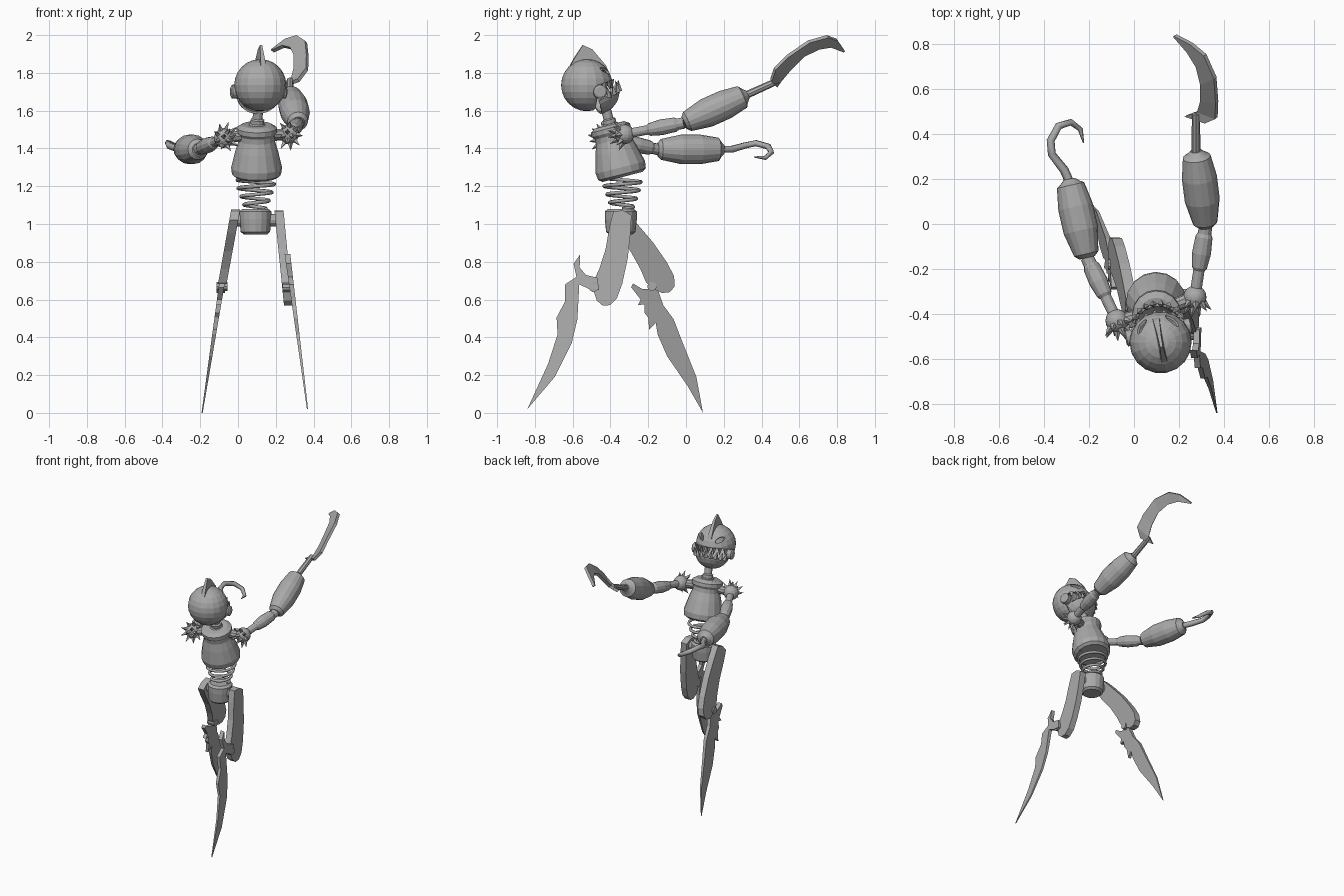
import bpy, bmesh, math
from mathutils import Vector, Matrix, Quaternion

if "Cube" in bpy.data.objects:
    bpy.data.objects.remove(bpy.data.objects["Cube"])

grey = bpy.data.materials.new("plain grey")
grey.use_nodes = True
grey.diffuse_color = (0.4, 0.4, 0.4, 1)
grey.node_tree.nodes["Principled BSDF"].inputs["Base Color"].default_value = grey.diffuse_color


def finish(name, bm, mat=Matrix()):
    """Turn a bmesh into a coloured object."""
    bmesh.ops.recalc_face_normals(bm, faces=bm.faces)
    me = bpy.data.meshes.new(name)
    bm.to_mesh(me)
    bm.free()
    me.transform(mat)
    me.materials.append(grey)
    ob = bpy.data.objects.new(name, me)
    bpy.context.collection.objects.link(ob)
    return ob


def lathe(name, start, end, profile, sides=16, mat=Matrix()):
    """Revolve (fraction along axis, radius) pairs around the axis start-end."""
    start, end = Vector(start), Vector(end)
    axis = end - start
    q = axis.to_track_quat('Z', 'Y')
    bm = bmesh.new()
    rings = []
    for t, r in profile:
        rings.append([bm.verts.new(start + axis * t + q @ Vector(
            (r * math.cos(math.tau * i / sides), r * math.sin(math.tau * i / sides), 0)))
            for i in range(sides)])
    for a, b in zip(rings, rings[1:]):
        for i in range(sides):
            j = (i + 1) % sides
            bm.faces.new((a[i], a[j], b[j], b[i]))
    bm.faces.new(rings[0])
    bm.faces.new(rings[-1])
    bmesh.ops.remove_doubles(bm, verts=bm.verts, dist=1e-5)
    return finish(name, bm, mat)


def spike(name, start, direction, length, radius, mat=Matrix()):
    start = Vector(start)
    return lathe(name, start, start + Vector(direction).normalized() * length,
                 [(0, radius), (1, 0)], 4, mat)


def plate(name, outline, x_top, x_low, thick_top, thick_low, mat=Matrix()):
    """Side outline in (y, z), leaning in x and tapering from top to bottom."""
    zs = [z for y, z in outline]
    top, low = max(zs), min(zs)
    bm = bmesh.new()
    sides = []
    for s in (-0.5, 0.5):
        ring = []
        for y, z in outline:
            f = (top - z) / (top - low)
            x = x_top + (x_low - x_top) * f
            ring.append(bm.verts.new((x + s * (thick_top + (thick_low - thick_top) * f), y, z)))
        bm.faces.new(ring)
        sides.append(ring)
    a, b = sides
    for i in range(len(a)):
        bm.faces.new((a[i - 1], a[i], b[i], b[i - 1]))
    return finish(name, bm)if mat == Matrix() else finish(name, bm, mat)


def wire(name, points, radii):
    """Round bar along a path, turned into a mesh."""
    cu = bpy.data.curves.new(name, 'CURVE')
    cu.dimensions = '3D'
    cu.bevel_depth = 1
    cu.bevel_resolution = 1
    cu.use_fill_caps = True
    sp = cu.splines.new('POLY')
    sp.points.add(len(points) - 1)
    for p, co, r in zip(sp.points, points, radii):
        p.co = (*co, 1)
        p.radius = r
    ob = bpy.data.objects.new(name, cu)
    bpy.context.collection.objects.link(ob)
    cu.materials.append(grey)
    bpy.ops.object.select_all(action='DESELECT')
    ob.select_set(True)
    bpy.context.view_layer.objects.active = ob
    bpy.ops.object.convert(target='MESH')
    return ob


def ball(name, centre, r, scale=(1, 1, 1), mat=Matrix()):
    bm = bmesh.new()
    bmesh.ops.create_uvsphere(bm, u_segments=16, v_segments=10, radius=r)
    return finish(name, bm, mat @ Matrix.Translation(centre) @ Matrix.Diagonal((*scale, 1)))


# Trunk: bell torso, neck, spring waist, pelvis
lathe("torso", (.098, -.335, 1.25), (.1, -.405, 1.525),
      [(0, .11), (.05, .13), (.18, .135), (.5, .113), (.7, .095), (.8, .095),
       (.86, .107), (.94, .107), (1, .08)])
lathe("neck", (.1, -.395, 1.5), (.108, -.43, 1.63),
      [(0, .05), (.2, .045), (.25, .037), (.4, .037), (.45, .027), (1, .027)], 12)
turns, steps = 4, 20
coil = []
for i in range(turns * steps + 1):
    t = i / (turns * steps)
    r = .055 + .043 * min(1, t * 1.4)
    a = math.tau * i / steps
    coil.append((.094 + r * math.cos(a), -.337 + r * math.sin(a), 1.08 + .175 * t))
wire("waist_spring", coil, [.01] * len(coil))
lathe("pelvis", (.092, -.345, .945), (.092, -.345, 1.08),
      [(0, .062), (.1, .078), (.6, .085), (.9, .085), (1, .068)])
lathe("hip_axle", (-.015, -.345, 1.02), (.22, -.345, 1.02), [(0, .032), (1, .032)], 12)

# Thighs: one teardrop plate swung about the hip
thigh = [(-.045, -.05), (-.06, 0), (-.045, .048), (.05, .063), (.185, .077), (.32, .077),
         (.4, .066), (.445, .037), (.455, 0), (.435, -.037), (.39, -.063), (.34, -.074),
         (.265, -.058), (.16, -.048), (.04, -.053)]
for name, swing, x_top, x_low in (("left", -.213, .217, .266), ("right", .607, -.012, -.092)):
    c, s = math.cos(swing), math.sin(swing)
    plate(name + "_thigh", [(-.345 + u * s + v * c, 1.013 - u * c + v * s) for u, v in thigh],
          x_top, x_low, .048, .045)

# Blade shins
plate("left_shin", [
    (-.56, .84), (-.595, .79), (-.58, .72), (-.64, .68), (-.64, .59), (-.685, .505),
    (-.68, .415), (-.73, .26), (-.84, .02), (-.695, .19), (-.605, .37), (-.575, .495),
    (-.565, .68), (-.51, .655), (-.46, .65), (-.47, .715), (-.53, .73), (-.563, .77)],
    .262, .368, .03, .006)
plate("right_shin", [
    (-.29, .665), (-.28, .685), (-.23, .655), (-.15, .655), (-.12, .57), (-.065, .495),
    (-.015, .365), (.055, .19), (.09, 0), (.01, .14), (-.1, .3), (-.15, .415), (-.16, .475),
    (-.195, .44), (-.2, .505), (-.22, .53), (-.22, .575), (-.255, .57), (-.24, .6)],
    -.085, -.19, .03, .006)
lathe("left_knee", (.235, -.49, .665), (.295, -.49, .665), [(0, .025), (1, .025)], 10)
lathe("right_knee", (-.115, -.18, .67), (-.055, -.18, .67), [(0, .025), (1, .025)], 10)

# Arms: spiked shoulder ball, upper arm, barrel forearm
upper = [(0, .025), (.38, .025), (.42, .034), (.62, .042), (.85, .038), (.9, .03), (1, .03)]
barrel = [(0, .035), (.05, .055), (.35, .078), (.65, .078), (.92, .062), (.95, .045), (1, .025)]
arms = (("left", (.27, -.325, 1.475), (.318, -.01, 1.535), (.275, .325, 1.685)),
        ("right", (-.075, -.43, 1.455), (-.208, -.15, 1.395), (-.288, .2, 1.395)))
for name, shoulder, elbow, wrist in arms:
    shoulder, elbow = Vector(shoulder), Vector(elbow)
    lathe(name + "_shoulder_link", (.1, -.39, 1.475), shoulder, [(0, .03), (1, .03)], 10)
    ball(name + "_shoulder", shoulder, .052)
    lathe(name + "_upper_arm", shoulder, elbow, upper, 12)
    lathe(name + "_forearm", elbow, wrist, barrel)
    back = (shoulder - elbow).normalized()
    q = back.to_track_quat('Z', 'Y')
    for ring, count, tilt in ((0, 4, .45), (1, 9, 1.2)):
        for i in range(count):
            a = math.tau * i / count
            d = q @ Vector((math.sin(tilt) * math.cos(a), math.sin(tilt) * math.sin(a),
                            math.cos(tilt)))
            spike(f"{name}_shoulder_spike_{ring}_{i}", shoulder + d * .042, d + back * .3, .052, .017)

# Sickle on the left arm
lathe("sickle_rod", (.275, .32, 1.683), (.275, .49, 1.76), [(0, .02), (1, .018)], 8)
edges = [((.32, .45, 1.76), (.23, .48, 1.73)), ((.365, .47, 1.82), (.285, .5, 1.76)),
         ((.368, .54, 1.89), (.3, .55, 1.82)), ((.36, .65, 1.965), (.3, .62, 1.89)),
         ((.315, .75, 1.993), (.28, .7, 1.93)), ((.255, .8, 1.975), (.24, .765, 1.94)),
         ((.182, .838, 1.92), (.182, .832, 1.914))]
bm = bmesh.new()
rows = [[bm.verts.new(p) for p in pair] for pair in edges]
for a, b in zip(rows, rows[1:]):
    bm.faces.new((a[0], a[1], b[1], b[0]))
sickle = finish("sickle_blade", bm)
mod = sickle.modifiers.new("thickness", 'SOLIDIFY')
mod.thickness, mod.offset = .02, 0

# Hook on the right arm
hook = [(-.283, .18, 1.395), (-.31, .24, 1.395), (-.365, .31, 1.415), (-.37, .37, 1.428),
        (-.335, .435, 1.41), (-.28, .452, 1.38), (-.238, .42, 1.35), (-.224, .36, 1.355)]
wire("hook", hook, [.02, .02, .018, .018, .017, .015, .012, .003])

# Head: open-mouthed shell turned slightly to its side
head = Matrix.Translation((.118, -.525, 1.735)) @ Matrix.Rotation(.19, 4, 'Z')
R = .138
bm = bmesh.new()
bmesh.ops.create_uvsphere(bm, u_segments=18, v_segments=12, radius=R)
for co, no in (((0, 0, -.01), (0, -.3, 1)), ((0, .035, 0), (0, 1, 0))):
    bmesh.ops.bisect_plane(bm, geom=bm.verts[:] + bm.edges[:] + bm.faces[:], plane_co=co, plane_no=no)
mouth = [f for f in bm.faces if f.calc_center_median().y > .035
         and f.calc_center_median().z < .3 * f.calc_center_median().y - .01]
bmesh.ops.delete(bm, geom=mouth, context='FACES')
skull = finish("skull", bm, head)
skull.modifiers.new("shell", 'SOLIDIFY').thickness = .012

# Lower jaw bowl hinged open
jaw_mat = head @ Matrix.Translation((0, .05, -.03)) @ Matrix.Rotation(.44, 4, 'X')
bm = bmesh.new()
bmesh.ops.create_uvsphere(bm, u_segments=18, v_segments=12, radius=.125)
for co, no in (((0, 0, -.045), (0, 0, 1)), ((0, -.03, 0), (0, -1, 0))):
    bmesh.ops.bisect_plane(bm, geom=bm.verts[:] + bm.edges[:] + bm.faces[:],
                           plane_co=co, plane_no=no, clear_outer=True)
jaw = finish("lower_jaw", bm, jaw_mat)
jaw.modifiers.new("shell", 'SOLIDIFY').thickness = .012

# Teeth along both lips
for i in range(9):
    a = math.radians(-72 + 18 * i)
    p = Vector((math.sin(a), math.cos(a), .3 * math.cos(a) - .07)).normalized() * .131
    spike(f"upper_tooth_{i}", p, (0, .15, -1), .05, .018, head)
    rim = Vector((math.sin(a) * .111, math.cos(a) * .111, -.05))
    spike(f"lower_tooth_{i}", rim, (math.sin(a) * .4, math.cos(a) * .4, 1), .058, .017, jaw_mat)

# Slanted eye holes and round ears
for side, s in (("left", 1), ("right", -1)):
    d = Vector((.072 * s, .088, .08))
    q = d.to_track_quat('Z', 'Y') @ Quaternion((0, 0, 1), -.35 * s)
    eye = ball(side + "_eye_cutter", (0, 0, 0), 1, (.04, .017, .03),
               head @ Matrix.Translation(d) @ q.to_matrix().to_4x4())
    eye.hide_render = True
    eye.hide_set(True)
    cut = skull.modifiers.new(side + "_eye", 'BOOLEAN')
    cut.operation, cut.object = 'DIFFERENCE', eye
    lathe(side + "_ear", (.11 * s, .045, -.035), (.15 * s, .045, -.035),
          [(0, .036), (.85, .036), (1, .026)], 14, head)

# Crest fin
plate("crest_fin", [(-.1, .085), (-.07, .14), (-.022, .213), (.03, .188), (.1, .105),
                    (.115, .07), (0, .1)], 0, 0, .012, .034, head)
